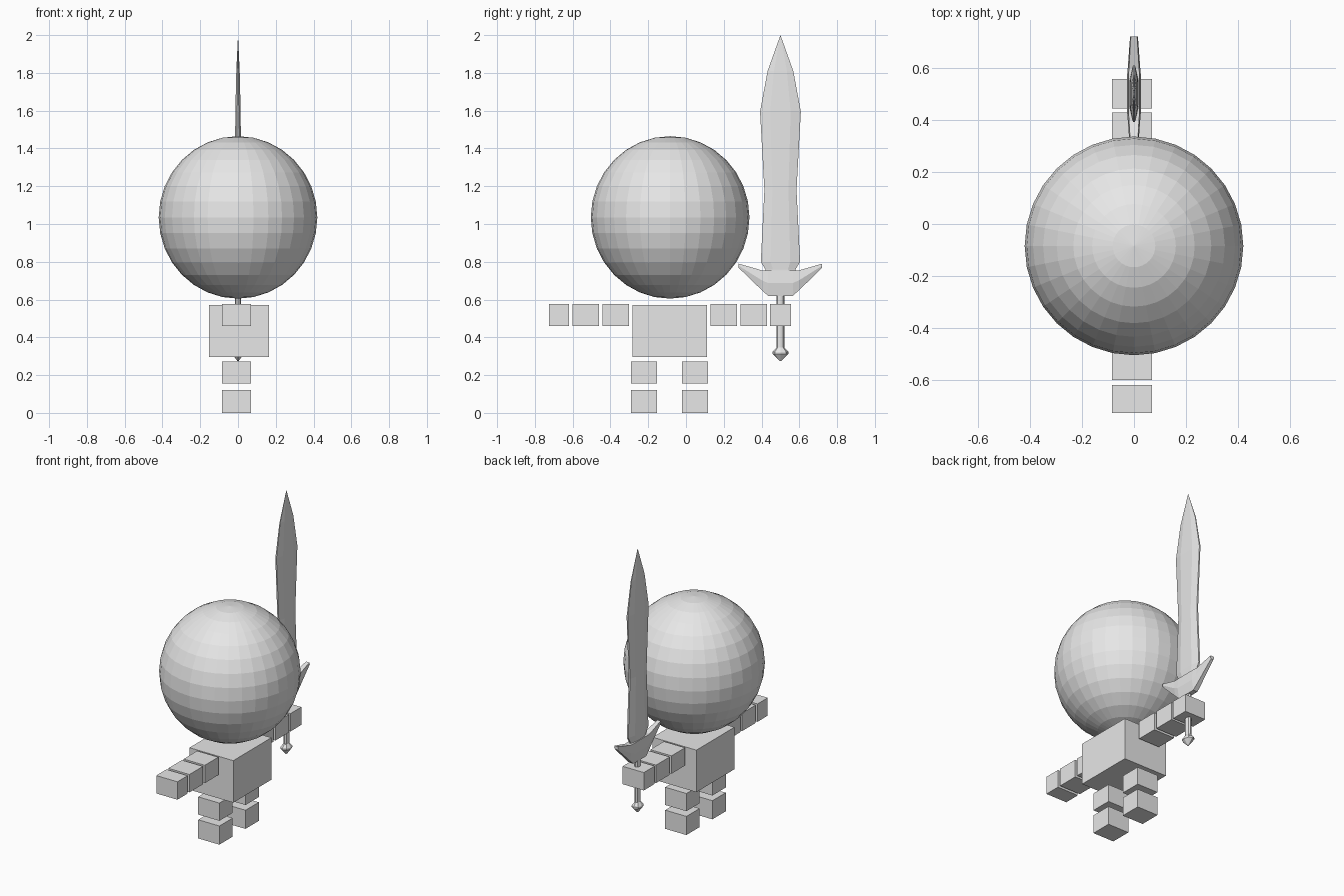
import bpy, bmesh, math
from mathutils import Vector

cube = bpy.data.objects.get("Cube")
if cube:
    bpy.data.objects.remove(cube, do_unlink=True)

grey = bpy.data.materials.new("light_grey")
grey.use_nodes = True
grey.diffuse_color = (0.8, 0.8, 0.8, 1)
grey.node_tree.nodes["Principled BSDF"].inputs["Base Color"].default_value = (0.8, 0.8, 0.8, 1)


def finish(name, bm):
    bmesh.ops.recalc_face_normals(bm, faces=bm.faces)
    mesh = bpy.data.meshes.new(name)
    bm.to_mesh(mesh)
    bm.free()
    mesh.materials.append(grey)
    obj = bpy.data.objects.new(name, mesh)
    bpy.context.collection.objects.link(obj)
    return obj


def box(name, xs, ys, zs):
    bm = bmesh.new()
    bmesh.ops.create_cube(bm, size=1)
    for v in bm.verts:
        v.co = [(a + b) / 2 + c * (b - a) for (a, b), c in zip((xs, ys, zs), v.co)]
    return finish(name, bm)


def loft(name, rings):
    """Skin a row of equal-length point rings and cap both ends."""
    bm = bmesh.new()
    loops = [[bm.verts.new(p) for p in ring] for ring in rings]
    n = len(loops[0])
    for a, b in zip(loops, loops[1:]):
        for i in range(n):
            j = (i + 1) % n
            bm.faces.new((a[i], a[j], b[j], b[i]))
    bm.faces.new(loops[0])
    bm.faces.new(loops[-1])
    bmesh.ops.remove_doubles(bm, verts=bm.verts, dist=0.0005)
    return finish(name, bm)


# Head: faceted ball
bm = bmesh.new()
bmesh.ops.create_uvsphere(bm, u_segments=32, v_segments=16, radius=1)
for v in bm.verts:
    v.co = Vector((v.co.x * 0.42, v.co.y * 0.42 - 0.084, v.co.z * 0.43 + 1.035))
finish("head", bm)

# Torso and limbs: separate blocks
box("torso", (-0.153, 0.164), (-0.283, 0.111), (0.297, 0.572))
limb_x = (-0.084, 0.069)
arm_blocks = {
    "front_hand": (-0.725, -0.619), "front_forearm": (-0.6, -0.46),
    "front_upper_arm": (-0.442, -0.302), "back_upper_arm": (0.13, 0.27),
    "back_forearm": (0.288, 0.429), "back_hand": (0.444, 0.556),
}
for name, ys in arm_blocks.items():
    box(name, limb_x, ys, (0.46, 0.577))
for side, ys in (("front", (-0.291, -0.153)), ("back", (-0.021, 0.116))):
    box(side + "_thigh", limb_x, ys, (0.156, 0.272))
    box(side + "_foot", limb_x, ys, (0, 0.122))

SWORD_Y = 0.5


# Sword blade: flattened octagon sections (height, half width, half thickness)
def blade_ring(z, w, t):
    outline = [(-1, -0.3), (-0.5, -1), (0.5, -1), (1, -0.3),
               (1, 0.3), (0.5, 1), (-0.5, 1), (-1, 0.3)]
    return [(x * t, SWORD_Y + y * w, z) for y, x in outline]


loft("sword_blade", [blade_ring(*s) for s in (
    (0.74, 0.08, 0.016), (0.76, 0.08, 0.016), (0.8, 0.104, 0.018), (1.18, 0.085, 0.017),
    (1.595, 0.108, 0.014), (1.81, 0.068, 0.009), (2.0, 0, 0))])


# Sword guard: swept wings (offset, low z, high z, half thickness)
def guard_ring(y, low, high, t):
    mid = (low + high) / 2
    return [(x * t, SWORD_Y + y, z) for x, z in (
        (-0.6, low), (0.6, low), (1, mid), (0.8, high), (-0.8, high), (-1, mid))]


wing = [(0.221, 0.768, 0.79, 0.015), (0.1, 0.651, 0.755, 0.024), (0.066, 0.62, 0.755, 0.027)]
loft("sword_guard", [guard_ring(-y, *s) for y, *s in wing]
     + [guard_ring(y, *s) for y, *s in reversed(wing)])


# Sword grip and pommel: eight-sided turned sections (height, half width)
def round_ring(z, r):
    return [(0.75 * r * math.cos(i * math.tau / 8), SWORD_Y + r * math.sin(i * math.tau / 8), z)
            for i in range(8)]


loft("sword_grip", [round_ring(0.34, 0.021), round_ring(0.63, 0.021)])
loft("sword_pommel", [round_ring(z, r) for z, r in (
    (0.276, 0.006), (0.312, 0.042), (0.323, 0.042), (0.345, 0.022))])
